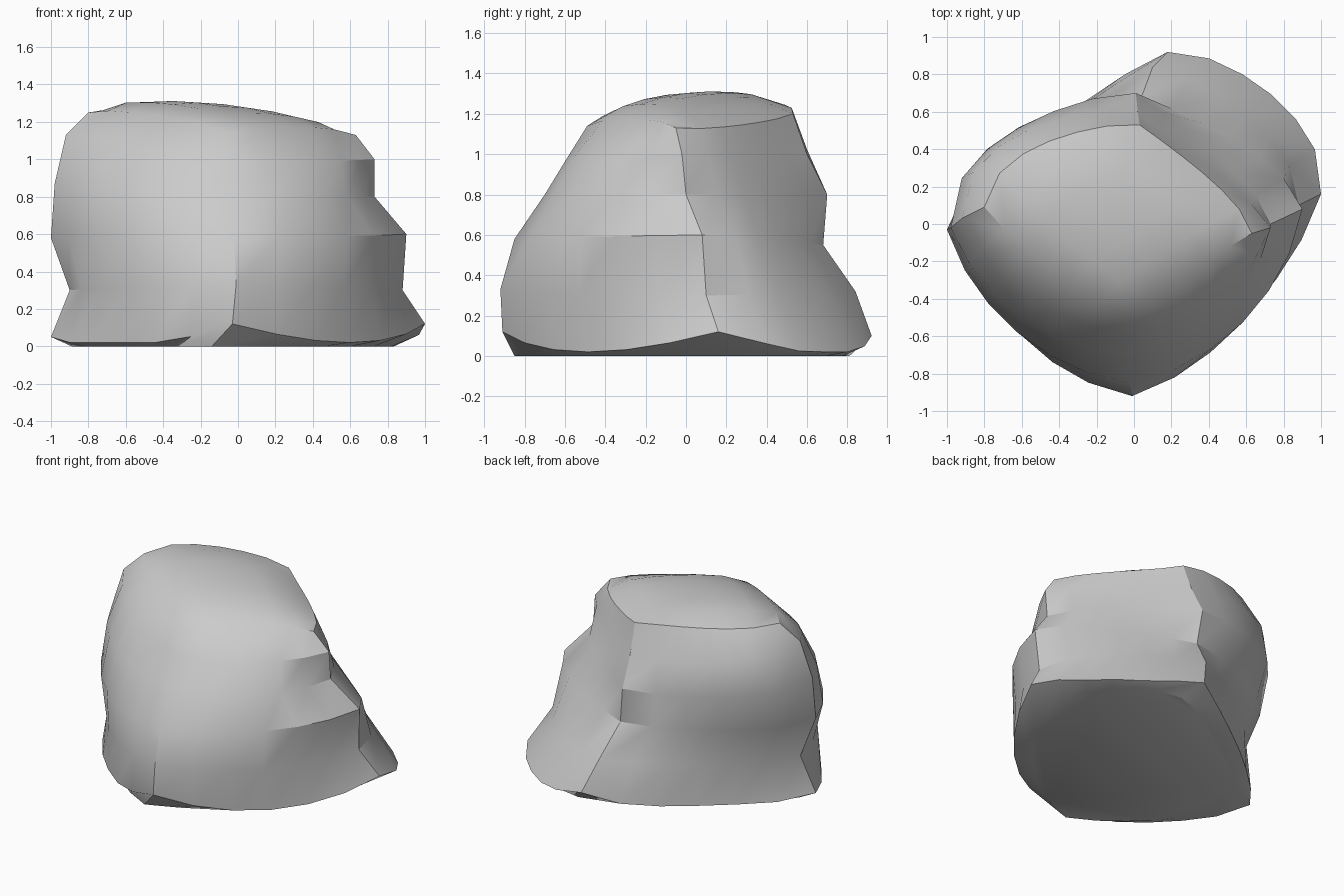
import bpy, bmesh, math
from mathutils import Vector

if "Cube" in bpy.data.objects:
    bpy.data.objects.remove(bpy.data.objects["Cube"])

N = 6  # segments per side

# Four corner ridges of the boulder, from base to top
front = [(-.14, -.85, 0), (-.03, -.91, .12), (-.01, -.92, .33), (-.02, -.85, .58),
         (-.03, -.70, .80), (-.03, -.59, .98), (-.04, -.49, 1.14)]
right = [(.82, .12, 0), (1.0, .16, .12), (.88, .10, .30), (.90, .08, .60),
         (.73, 0, .80), (.73, -.02, 1.0), (.63, -.05, 1.13)]
back = [(.28, .81, 0), (.18, .92, .10), (.10, .84, .32), (.04, .68, .55),
        (.01, .70, .80), (.02, .60, 1.0), (.03, .53, 1.20)]
left = [(-.89, 0, 0), (-1, -.03, .05), (-.90, 0, .30), (-1, -.03, .58),
        (-.98, -.02, .87), (-.92, .03, 1.13), (-.80, .09, 1.25)]

# For each side: swell per level, skew of the swell, rise of the top rim, roundness
sides = [
    (front, right, (.16, .16, .18, .20, .18, .13, -.01), 0, .04, .9),
    (right, back, (.20, .21, .15, .09, .06, .03, .05), -.6, -.02, .7),
    (back, left, (.08, .08, .10, .16, .22, .22, .15), .35, .03, .7),
    (left, front, (.12, .15, .20, .18, .17, .13, .05), 0, .04, .9),
]


def side_row(side, level):
    """Points along one side at one level, both corners included."""
    start, end, swell, skew, rise, power = side
    a, b = Vector(start[level]), Vector(end[level])
    normal = Vector((b.y - a.y, a.x - b.x, 0)).normalized()
    skew *= min(1, level / 4)
    row = []
    for i in range(N + 1):
        t = i / N
        arch = 4 * t * (1 - t)
        p = a.lerp(b, t) + normal * swell[level] * arch ** power * (1 + skew * (2 * t - 1))
        if level == 1 and 0 < i < N:
            p.z = max(.02, p.z - .1 * arch)
        elif level == 6:
            p.z += rise * arch ** .6
        row.append(p)
    return row


bm = bmesh.new()


def skin(grid):
    vs = [[bm.verts.new(p) for p in row] for row in grid]
    for r0, r1 in zip(vs, vs[1:]):
        for i in range(len(r0) - 1):
            bm.faces.new((r0[i], r0[i + 1], r1[i + 1], r1[i]))


# Walls
for side in sides:
    skin([side_row(side, k) for k in range(7)])

# Domed top, blended from the four rim curves
e0, e1, e2, e3 = [side_row(s, 6) for s in sides]
e2, e3 = e2[::-1], e3[::-1]
cap = []
for j in range(N + 1):
    t = j / N
    row = []
    for i in range(N + 1):
        s = i / N
        p = (e0[i] * (1 - t) + e2[i] * t + e3[j] * (1 - s) + e1[j] * s
             - e0[0].lerp(e0[N], s) * (1 - t) - e2[0].lerp(e2[N], s) * t)
        p.z += .07 * max(0, 16 * s * (1 - s) * t * (1 - t)) ** .6
        row.append(p)
    cap.append(row)
skin(cap)

# Flat base
bm.faces.new([bm.verts.new(p) for s in sides for p in side_row(s, 0)[:-1]])

bmesh.ops.remove_doubles(bm, verts=bm.verts[:], dist=.0005)
bmesh.ops.recalc_face_normals(bm, faces=bm.faces[:])
mesh = bpy.data.meshes.new("boulder")
bm.to_mesh(mesh)
bm.free()
boulder = bpy.data.objects.new("boulder", mesh)
bpy.context.collection.objects.link(boulder)
bpy.context.view_layer.objects.active = boulder
boulder.select_set(True)
bpy.ops.object.shade_smooth_by_angle(angle=math.radians(30))
